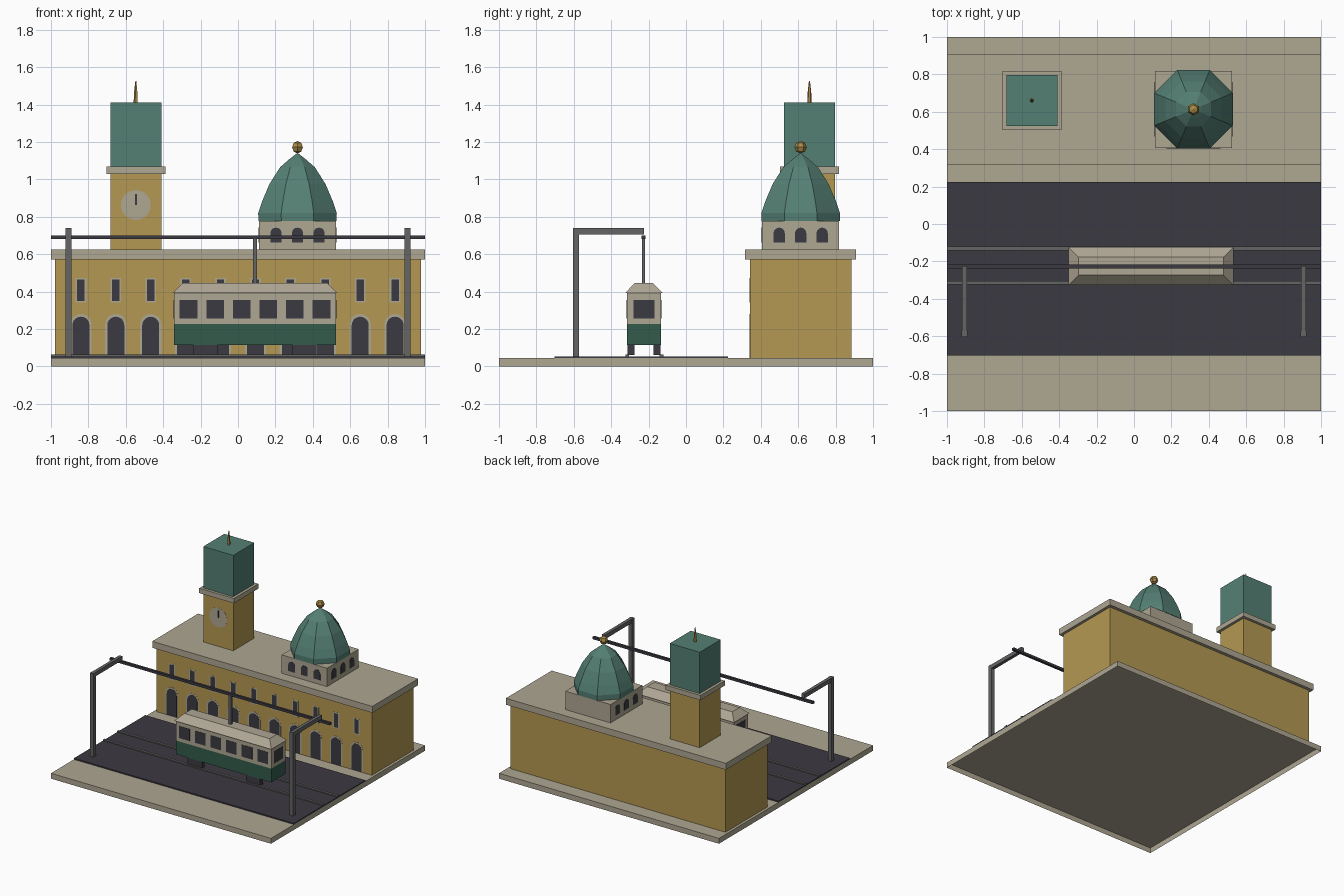
import bpy, bmesh
from math import pi, sin, cos
from mathutils import Matrix, Vector

cube = bpy.data.objects.get("Cube")
if cube:
    bpy.data.objects.remove(cube, do_unlink=True)


def material(name, r, g, b):
    m = bpy.data.materials.new(name)
    m.use_nodes = True
    m.diffuse_color = (r, g, b, 1)
    m.node_tree.nodes["Principled BSDF"].inputs["Base Color"].default_value = (r, g, b, 1)
    return m


STONE = material("pale stone", 0.425, 0.385, 0.29)
OCHRE = material("ochre wall", 0.46, 0.315, 0.085)
COPPER = material("green copper", 0.09, 0.215, 0.175)
DARK = material("dark asphalt and glass", 0.045, 0.042, 0.054)
METAL = material("grey steel", 0.13, 0.13, 0.133)
GOLD = material("old gold", 0.4, 0.26, 0.065)
TRAM_GREEN = material("tram green", 0.033, 0.105, 0.07)
CREAM = material("tram cream", 0.43, 0.385, 0.295)


def finish(name, bm, mat):
    bmesh.ops.recalc_face_normals(bm, faces=bm.faces)
    mesh = bpy.data.meshes.new(name)
    bm.to_mesh(mesh)
    bm.free()
    mesh.materials.append(mat)
    ob = bpy.data.objects.new(name, mesh)
    bpy.context.collection.objects.link(ob)
    return ob


def box(name, x, y, z, mat, top=None, hollow=False):
    """Box from (min, max) ranges; top shrinks the upper face, hollow drops the lower one."""
    bm = bmesh.new()
    bmesh.ops.create_cube(bm, size=1)
    if hollow:
        floor = [f for f in bm.faces if f.calc_center_median().z < -0.4]
        bmesh.ops.delete(bm, geom=floor, context='FACES_ONLY')
    lo = Vector((x[0], y[0], z[0]))
    size = Vector((x[1], y[1], z[1])) - lo
    for v in bm.verts:
        if top and v.co.z > 0:
            v.co.x *= top[0] / size.x
            v.co.y *= top[1] / size.y
        v.co = Vector(lo[i] + size[i] * (v.co[i] + 0.5) for i in range(3))
    return finish(name, bm, mat)


def centred(c, w):
    return (c - w / 2, c + w / 2)


def plate(name, origin, outline, depth, mat, turn=0):
    """Thin plate from a (u, height) outline, facing -y before turning about z."""
    bm = bmesh.new()
    face = bm.faces.new([bm.verts.new((u, 0, h)) for u, h in outline])
    ext = bmesh.ops.extrude_face_region(bm, geom=[face])["geom"]
    bmesh.ops.translate(bm, vec=(0, -depth, 0),
                        verts=[g for g in ext if isinstance(g, bmesh.types.BMVert)])
    bm.transform(Matrix.Translation(origin) @ Matrix.Rotation(turn, 4, 'Z'))
    return finish(name, bm, mat)


def arch(w, h, n=10):
    r = w / 2
    return [(-r, 0), (r, 0)] + [(r * cos(pi * i / n), h - r + r * sin(pi * i / n))
                                for i in range(n + 1)]


def rect(w, h):
    return [(-w / 2, 0), (w / 2, 0), (w / 2, h), (-w / 2, h)]


def disc(r, n=24):
    return [(r * cos(2 * pi * i / n), r * sin(2 * pi * i / n)) for i in range(n)]


def lathe(name, centre, profile, sides, mat):
    """Faceted solid of rings (radius, z), ending in a point."""
    bm = bmesh.new()
    rings = [[bm.verts.new((centre[0] + r * cos(2 * pi * (i + .5) / sides),
                            centre[1] + r * sin(2 * pi * (i + .5) / sides), z))
              for i in range(sides)] for r, z in profile[:-1]]
    tip = bm.verts.new((*centre, profile[-1][1]))
    bm.faces.new(rings[0])
    for i in range(sides):
        j = (i + 1) % sides
        for a, b in zip(rings, rings[1:]):
            bm.faces.new((a[i], a[j], b[j], b[i]))
        bm.faces.new((rings[-1][i], rings[-1][j], tip))
    return finish(name, bm, mat)


# Thickness of the painted details
TRIM, PANE = 0.001, 0.002

# Ground: a shell open underneath
GROUND = 0.044
ROAD = 0.054
box("pavement", (-1, 1), (-1, 1), (0, GROUND), STONE, hollow=True)
box("road", (-1, 1), (-0.702, 0.225), (GROUND, ROAD), DARK, hollow=True)
for y in (-0.314, -0.13):
    box("rail", (-1, 1), centred(y, 0.021), (ROAD, 0.063), METAL)

# Station hall with arches and upper windows
FRONT = 0.341
SILL = GROUND + 0.002
box("hall", (-0.978, 0.978), (FRONT, 0.884), (GROUND, 0.573), OCHRE, hollow=True)
box("cornice", (-1, 1), (0.315, 0.91), (0.573, 0.626), STONE)
for i in range(10):
    x = -0.84 + i * 1.68 / 9
    plate("arch_surround", (x, FRONT, SILL), arch(0.114, 0.235), TRIM, STONE)
    plate("arch_opening", (x, FRONT, SILL), arch(0.091, 0.22), PANE, DARK)
    plate("window_surround", (x, FRONT, 0.342), rect(0.058, 0.132), TRIM, STONE)
    plate("window_pane", (x, FRONT, 0.351), rect(0.039, 0.114), PANE, DARK)

# Clock tower
TX, TY, TW = -0.546, 0.66, 0.272
box("tower_shaft", centred(TX, TW), centred(TY, TW), (0.626, 1.03), OCHRE)
box("tower_ledge", centred(TX, 0.316), centred(TY, 0.316), (1.03, 1.07), STONE)
box("tower_roof", centred(TX, TW), centred(TY, TW), (1.07, 1.41), COPPER)
lathe("tower_spire", (TX, TY), [(0.012, 1.41), (0.01, 1.465), (0.003, 1.525), (0, 1.528)],
      5, GOLD)
tower_front = TY - TW / 2
plate("clock_face", (TX, tower_front, 0.863), disc(0.08), TRIM, STONE)
plate("clock_hand", (TX, tower_front, 0.863), rect(0.011, 0.058), PANE, DARK)

# Dome on its square drum
DX, DY, DW = 0.318, 0.613, 0.412
box("drum", centred(DX, DW), centred(DY, DW), (0.626, 0.777), STONE)
for turn in (0, pi / 2, -pi / 2):
    for u in (-0.115, 0, 0.115):
        spot = Matrix.Rotation(turn, 3, 'Z') @ Vector((u, -DW / 2, 0))
        plate("drum_window", spot + Vector((DX, DY, 0.662)), arch(0.06, 0.08), PANE, DARK, turn)
k = 1 / cos(pi / 8)
dome_profile = [(0.209, 0.777), (0.21, 0.82), (0.188, 0.885), (0.15, 0.975),
                (0.093, 1.065), (0.045, 1.107), (0, 1.142)]
lathe("dome", (DX, DY), [(r * k, z) for r, z in dome_profile], 8, COPPER)
bm = bmesh.new()
bmesh.ops.create_uvsphere(bm, u_segments=6, v_segments=4, radius=0.033,
                          matrix=Matrix.Translation((DX, DY, 1.172)))
finish("dome_finial", bm, GOLD)

# Tram
CX, CY, LENGTH, WIDTH = 0.091, -0.225, 0.866, 0.183
for side in (-1, 1):
    for end in (-1, 1):
        box("tram_wheel_block", centred(CX + end * 0.265, 0.13),
            centred(CY + side * 0.07, 0.038), (0.06, 0.116), DARK)
box("tram_lower_body", centred(CX, LENGTH), centred(CY, WIDTH), (0.115, 0.228), TRAM_GREEN)
box("tram_upper_body", centred(CX, LENGTH), centred(CY, WIDTH), (0.228, 0.392), CREAM)
box("tram_roof", centred(CX, 0.882), centred(CY, 0.203), (0.392, 0.446), CREAM,
    top=(0.775, 0.096))
for side, turn in ((-1, 0), (1, pi)):
    for i in range(6):
        x = CX + (i - 2.5) * 0.142
        plate("tram_side_window", (x, CY + side * WIDTH / 2, 0.257), rect(0.095, 0.098),
              PANE, DARK, turn)
    plate("tram_end_window", (CX - side * LENGTH / 2, CY, 0.257), rect(0.112, 0.098),
          PANE, DARK, turn + pi / 2)
box("trolley_pole", centred(CX, 0.02), centred(CY - 0.002, 0.018), (0.446, 0.69), METAL)

# Overhead line and its masts
box("overhead_wire", (-1, 1), centred(CY - 0.002, 0.02), (0.681, 0.701), DARK)
for x in (-0.907, 0.907):
    box("mast", centred(x, 0.032), centred(-0.587, 0.032), (ROAD, 0.739), METAL)
    box("mast_arm", centred(x, 0.027), (-0.59, -0.225), (0.706, 0.739), METAL)
